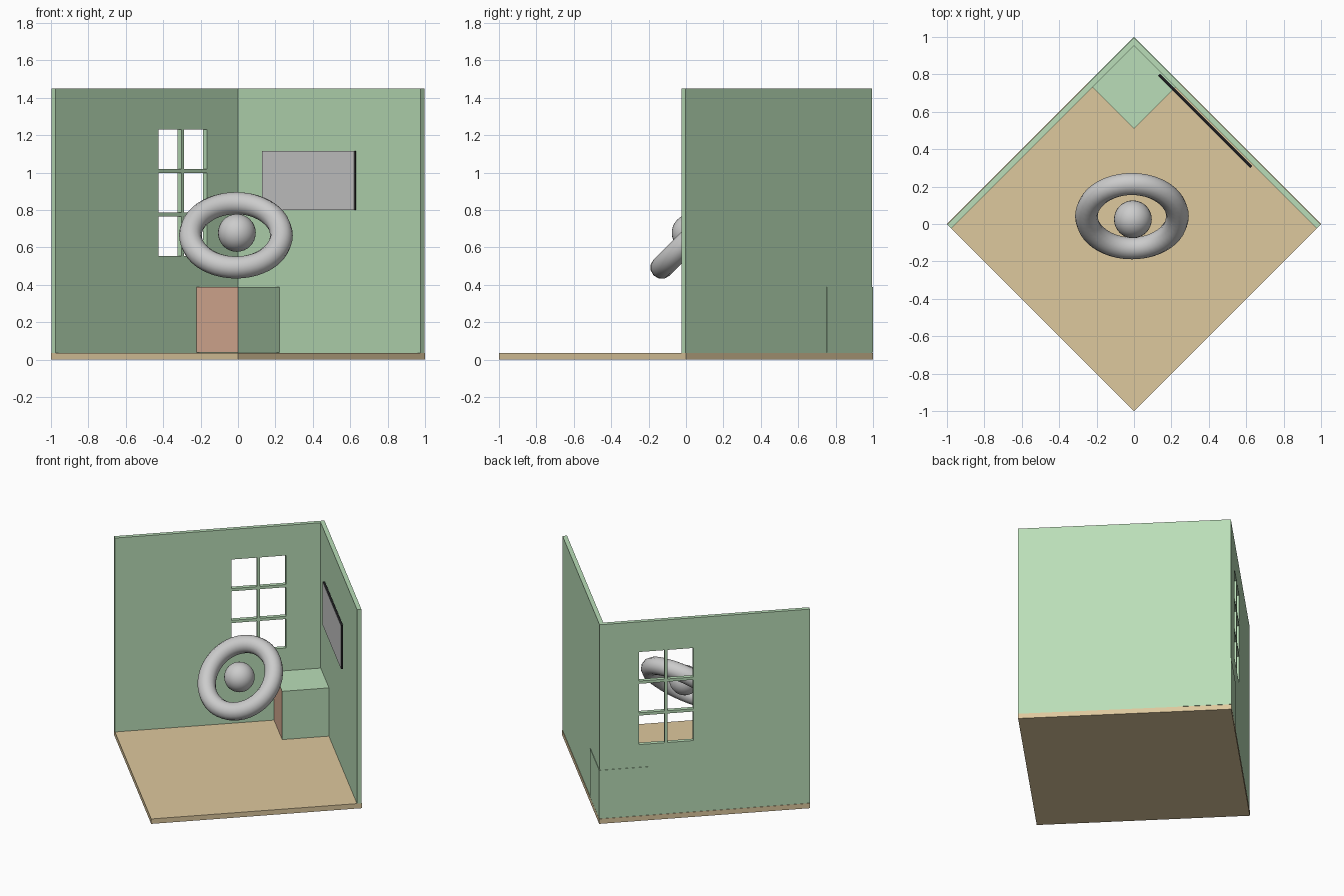
import bpy, bmesh
from math import radians
from mathutils import Matrix, Vector

if "Cube" in bpy.data.objects:
    bpy.data.objects.remove(bpy.data.objects["Cube"])

TURN = Matrix.Rotation(radians(45), 4, 'Z')   # room is modelled square, then turned
H = 0.707                                     # half side of the room
T = 0.03                                      # wall thickness


def material(name, rgb):
    m = bpy.data.materials.new(name)
    m.diffuse_color = (*rgb, 1)
    m.use_nodes = True
    m.node_tree.nodes["Principled BSDF"].inputs["Base Color"].default_value = m.diffuse_color
    return m


green = material("wall_green", (0.49, 0.73, 0.48))
tan = material("floor_tan", (0.73, 0.58, 0.34))
clay = material("clay", (0.73, 0.44, 0.31))
black = material("black", (0.012, 0.012, 0.014))


def boxes(name, ranges, mat=None):
    """One object made of boxes given as (x0, x1, y0, y1, z0, z1) in room axes."""
    bm = bmesh.new()
    for x0, x1, y0, y1, z0, z1 in ranges:
        centre = Vector((x0 + x1, y0 + y1, z0 + z1)) / 2
        size = Matrix.Diagonal((x1 - x0, y1 - y0, z1 - z0, 1))
        bmesh.ops.create_cube(bm, size=1, matrix=Matrix.Translation(centre) @ size)
    me = bpy.data.meshes.new(name)
    bm.to_mesh(me)
    bm.free()
    ob = bpy.data.objects.new(name, me)
    bpy.context.collection.objects.link(ob)
    if mat:
        me.materials.append(mat)
    ob.matrix_world = TURN
    return ob


# Floor and walls
boxes("floor", [(-H, H, -H, H, 0, 0.036)], tan)
outer = H - 0.003
boxes("right_wall", [(outer - T, outer, -H, outer - T, 0.036, 1.45)], green)
left_wall = boxes("left_wall", [(-H, outer, outer - T, outer, 0.036, 1.45)], green)

# Window: six panes cut out, leaving the glazing bars
x0, x1, z0, z1, bar = 0.074, 0.441, 0.555, 1.23, 0.02
pw = (x1 - x0 - bar) / 2
ph = (z1 - z0 - 2 * bar) / 3
panes = []
for i in range(2):
    for j in range(3):
        px, pz = x0 + i * (pw + bar), z0 + j * (ph + bar)
        panes.append((px, px + pw, 0.6, 0.8, pz, pz + ph))
cutter = boxes("window_cutter", panes)
cutter.hide_render = True
cut = left_wall.modifiers.new("window", 'BOOLEAN')
cut.operation, cut.solver, cut.object = 'DIFFERENCE', 'EXACT', cutter
bpy.context.view_layer.objects.active = left_wall
left_wall.select_set(True)
bpy.ops.object.modifier_apply(modifier=cut.name)
bpy.data.objects.remove(cutter)

# Corner cabinet with one clay side
cabinet = boxes("corner_cabinet", [(0.36, H, 0.36, H, 0.038, 0.39)], green)
cabinet.data.materials.append(clay)
for p in cabinet.data.polygons:
    if p.normal.x < -0.9:
        p.material_index = 1

# Wall screen: black body, grey front
boxes("screen_body", [(0.652, 0.666, -0.228, 0.47, 0.80, 1.115)], black)
boxes("screen_front", [(0.6505, 0.652, -0.228, 0.47, 0.80, 1.115)])

# Floating ring and ball
bpy.ops.mesh.primitive_torus_add(major_radius=0.243, minor_radius=0.061,
                                 major_segments=48, minor_segments=12,
                                 location=(-0.011, 0.042, 0.665),
                                 rotation=(radians(45), 0, 0))
bpy.context.object.name = "ring"
bpy.ops.object.shade_smooth()
bpy.ops.mesh.primitive_uv_sphere_add(radius=0.101, segments=32, ring_count=16,
                                     location=(-0.006, 0.025, 0.678))
bpy.context.object.name = "ball"
bpy.ops.object.shade_smooth()
